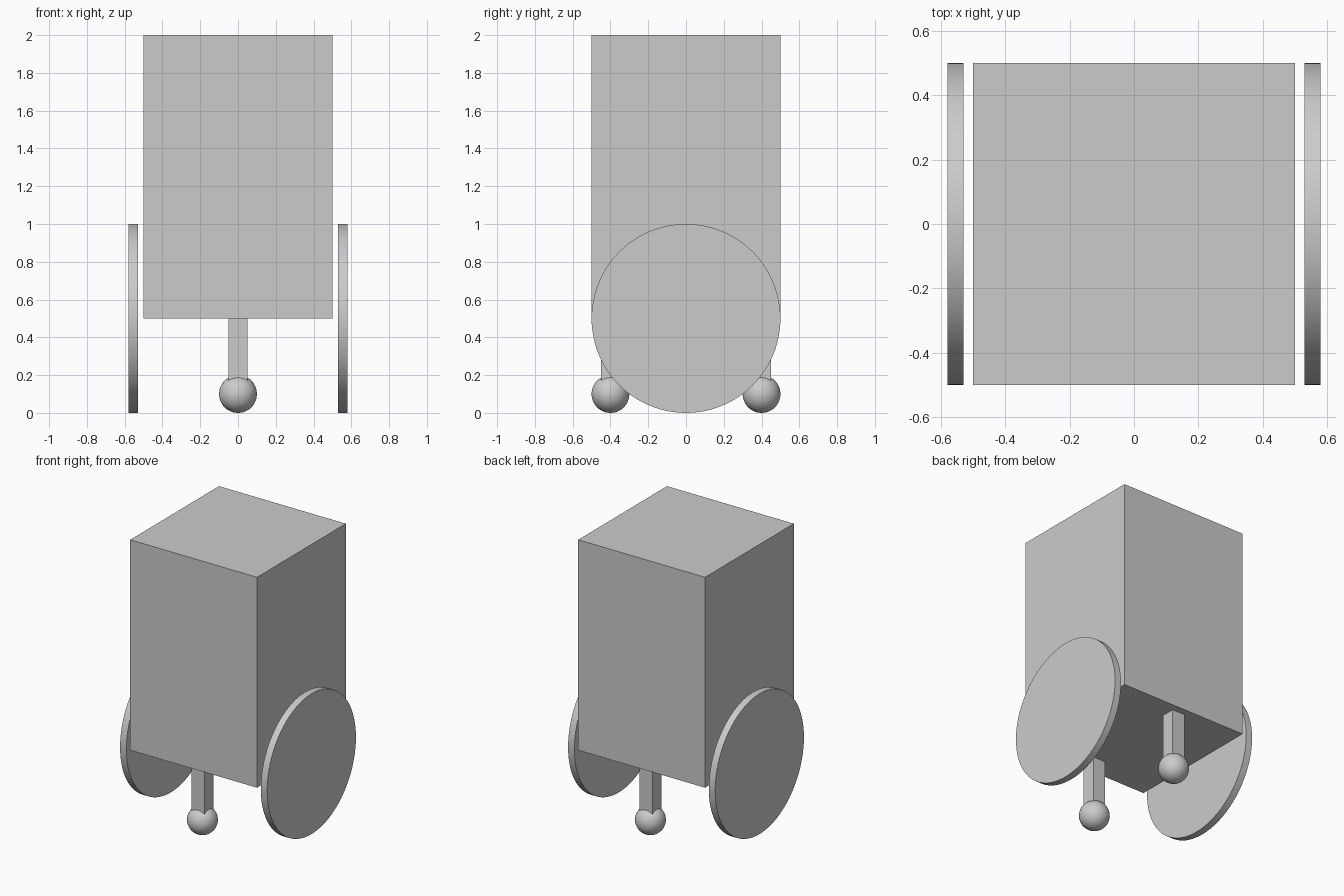
import bpy
from math import pi

cube = bpy.data.objects.get("Cube")
if cube:
    bpy.data.objects.remove(cube, do_unlink=True)

# Single grey finish
GREY = (0.6, 0.6, 0.6, 1)
grey = bpy.data.materials.new("light_grey")
grey.use_nodes = True
grey.diffuse_color = GREY
shader = next(n for n in grey.node_tree.nodes if n.type == 'BSDF_PRINCIPLED')
shader.inputs["Base Color"].default_value = GREY


def finish(name, smooth=False):
    obj = bpy.context.object
    obj.name = name
    obj.data.materials.append(grey)
    if smooth:
        bpy.ops.object.shade_smooth_by_angle()
    return obj


def box(name, center, size):
    bpy.ops.mesh.primitive_cube_add(size=1, location=center)
    obj = finish(name)
    obj.scale = size
    bpy.ops.object.transform_apply(location=False, rotation=False, scale=True)


# Main body
box("body", (0, 0, 1.25), (1, 1, 1.5))

# Side wheels
for side, x in (("left", 0.555), ("right", -0.555)):
    bpy.ops.mesh.primitive_cylinder_add(vertices=96, radius=0.5, depth=0.05,
                                        location=(x, 0, 0.5), rotation=(0, pi / 2, 0))
    finish(side + "_wheel", smooth=True)

# Caster legs and balls
for end, y in (("front", -0.4), ("back", 0.4)):
    box(end + "_leg", (0, y, 0.3), (0.1, 0.1, 0.4))
    bpy.ops.mesh.primitive_uv_sphere_add(segments=48, ring_count=24, radius=0.1,
                                         location=(0, y, 0.1))
    finish(end + "_caster_ball", smooth=True)
